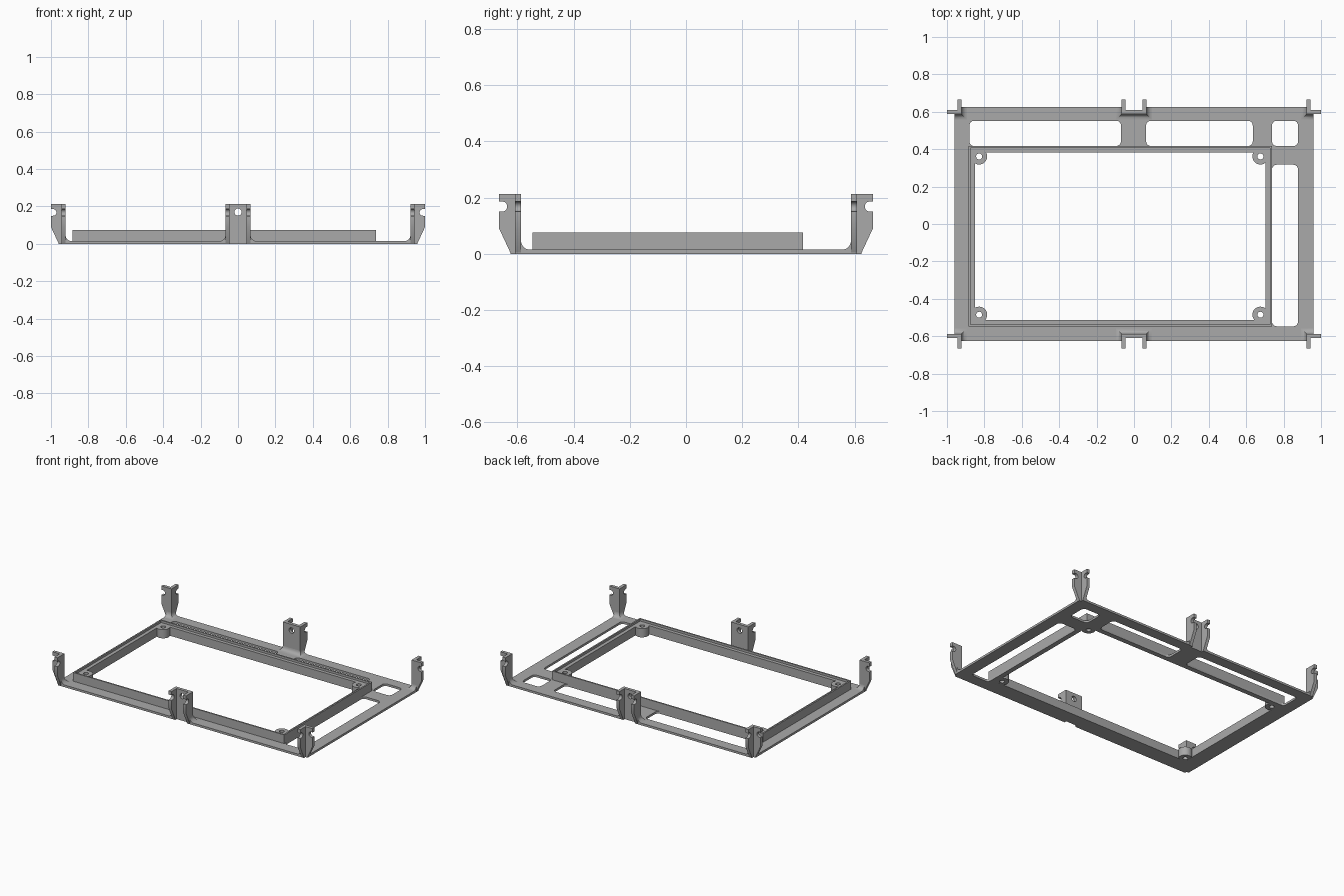
import bpy, bmesh
from math import sin, cos, pi
from mathutils import Matrix, Vector

if "Cube" in bpy.data.objects:
    bpy.data.objects.remove(bpy.data.objects["Cube"], do_unlink=True)

grey = bpy.data.materials.new("plain_grey")
grey.use_nodes = True
grey.diffuse_color = (0.4, 0.4, 0.4, 1)
grey.node_tree.nodes["Principled BSDF"].inputs["Base Color"].default_value = (0.4, 0.4, 0.4, 1)

X, Y, Z = Vector((1, 0, 0)), Vector((0, 1, 0)), Vector((0, 0, 1))
THICK, HEIGHT, FLOOR = 0.022, 0.212, 0.015
IN_X, IN_Y = 0.922, 0.587          # inner faces of the corner posts
EDGE_X, EDGE_Y = 0.96, 0.625       # half size of the base
TAB = 0.067                        # half width of the middle tabs


def finish(name, bm):
    bmesh.ops.remove_doubles(bm, verts=bm.verts, dist=0.00005)
    bmesh.ops.recalc_face_normals(bm, faces=bm.faces)
    mesh = bpy.data.meshes.new(name)
    bm.to_mesh(mesh)
    bm.free()
    mesh.materials.append(grey)
    obj = bpy.data.objects.new(name, mesh)
    bpy.context.collection.objects.link(obj)
    bpy.ops.object.select_all(action='DESELECT')
    obj.select_set(True)
    bpy.context.view_layer.objects.active = obj
    bpy.ops.object.shade_smooth_by_angle(angle=0.6)
    return obj


def slab(name, loops, depth, origin=(0, 0, 0), u=X, v=Y, n=Z):
    """Filled outline with holes, thickened from origin along n."""
    curve = bpy.data.curves.new(name + "_outline", 'CURVE')
    curve.dimensions = '2D'
    curve.fill_mode = 'BOTH'
    curve.extrude = depth / 2
    for loop in loops:
        spline = curve.splines.new('POLY')
        spline.points.add(len(loop) - 1)
        for point, (a, b) in zip(spline.points, loop):
            point.co = (a, b, 0, 1)
        spline.use_cyclic_u = True
    temp = bpy.data.objects.new(name + "_outline", curve)
    bpy.context.collection.objects.link(temp)
    graph = bpy.context.evaluated_depsgraph_get()
    mesh = bpy.data.meshes.new_from_object(temp.evaluated_get(graph))
    bm = bmesh.new()
    bm.from_mesh(mesh)
    bpy.data.objects.remove(temp, do_unlink=True)
    bpy.data.meshes.remove(mesh)
    place = Matrix((u, v, n)).transposed().to_4x4()
    place.translation = Vector(origin) + n * depth / 2
    bm.transform(place)
    return finish(name, bm)


def arc(cx, cy, r, start, end, steps):
    return [(cx + r * cos(start + (end - start) * i / steps),
             cy + r * sin(start + (end - start) * i / steps)) for i in range(steps + 1)]


def circle(cx, cy, r):
    return arc(cx, cy, r, 0, 2 * pi, 32)[:-1]


def rect(x0, x1, y0, y1, inset=0):
    x0, x1, y0, y1 = x0 + inset, x1 - inset, y0 + inset, y1 - inset
    return [(x0, y0), (x1, y0), (x1, y1), (x0, y1)]


def round_rect(x0, x1, y0, y1, r=0.025):
    corners = [(x1 - r, y1 - r), (x0 + r, y1 - r), (x0 + r, y0 + r), (x1 - r, y0 + r)]
    return [p for i, (a, b) in enumerate(corners)
            for p in arc(a, b, r, i * pi / 2, (i + 1) * pi / 2, 6)]


def arm(name, origin, u, n):
    """Upright fin with a sloped foot and a round notch in its outer edge."""
    reach, z = 0.078, 0.168
    notch = [(reach, z - 0.018)] + arc(reach - 0.011, z, 0.018, -pi / 2, -3 * pi / 2, 12)
    outline = [(0, 0), (0.036, 0), (reach, 0.09)] + notch + [
        (reach, z + 0.018), (reach, HEIGHT), (0, HEIGHT)]
    slab(name, [outline], THICK, origin, u, Z, n)


def fillet(name, path, offsets, r=0.032):
    """Concave skirt swept along the foot of a bracket."""
    section = [(0, 0)] + [(r + r * cos(a), r + r * sin(a))
                          for a in (-pi / 2 - pi / 2 * i / 6 for i in range(7))]
    bm = bmesh.new()
    rings = [[bm.verts.new((x + ox * d, y + oy * d, FLOOR + h - 0.0005)) for d, h in section]
             for (x, y), (ox, oy) in zip(path, offsets)]
    count = len(section)
    for a, b in zip(rings, rings[1:]):
        for i in range(count):
            j = (i + 1) % count
            bm.faces.new((a[i], a[j], b[j], b[i]))
    bm.faces.new(rings[0])
    bm.faces.new(rings[-1])
    finish(name, bm)


# Base plate, notched at the brackets and pierced by windows
FRAME = (-0.885, 0.738, -0.547, 0.417)
wall_y = IN_Y + THICK
quarter = [(EDGE_X, wall_y), (IN_X + THICK, wall_y), (IN_X + THICK, EDGE_Y),
           (TAB - THICK, EDGE_Y), (TAB - THICK, wall_y)]
outline = (quarter + [(-x, y) for x, y in reversed(quarter)]
           + [(-x, -y) for x, y in quarter] + [(x, -y) for x, y in reversed(quarter)])
top, right = FRAME[3], FRAME[1]
slab("base_plate", [
    outline, rect(*FRAME, 0.034),
    round_rect(-0.88, -0.07, top, 0.552), round_rect(0.065, 0.635, top, 0.552),
    round_rect(right, 0.877, top, 0.552), round_rect(right, 0.877, FRAME[2], 0.317)], FLOOR)

# Raised inner frame: ledge and thin outer lip
slab("frame_ledge", [rect(*FRAME), rect(*FRAME, 0.034)], 0.045, (0, 0, FLOOR))
slab("frame_lip", [rect(*FRAME), rect(*FRAME, 0.01)], 0.015, (0, 0, 0.06))

# Screw bosses in the frame corners
for x, side in ((-0.828, "right"), (0.676, "left")):
    for y, end in ((-0.485, "front"), (0.361, "back")):
        slab(f"boss_{end}_{side}", [circle(x, y, 0.043), circle(x, y, 0.016)],
             0.06, (0, 0, 0.0003))

for sy, end in ((-1, "front"), (1, "back")):
    # Corner posts
    for sx, side in ((-1, "right"), (1, "left")):
        corner = (sx * IN_X, sy * IN_Y, 0)
        arm(f"post_side_arm_{end}_{side}", corner, X * sx, Y * sy)
        arm(f"post_end_arm_{end}_{side}", corner, Y * sy, X * sx)
        fillet(f"post_foot_{end}_{side}",
               [(sx * EDGE_X, corner[1]), corner[:2], (corner[0], sy * EDGE_Y)],
               [(0, -sy), (-sx, -sy), (-sx, 0)])
        arm(f"tab_arm_{end}_{side}", (sx * TAB, sy * IN_Y, 0), Y * sy, X * -sx)
    # Middle tab
    slab(f"tab_web_{end}", [rect(-TAB, TAB, 0, HEIGHT), circle(0, 0.17, 0.019)],
         THICK, (0, sy * IN_Y, 0), X, Z, Y * sy)
    fillet(f"tab_foot_{end}",
           [(-TAB, sy * EDGE_Y), (-TAB, sy * IN_Y), (TAB, sy * IN_Y), (TAB, sy * EDGE_Y)],
           [(-1, 0), (-1, -sy), (1, -sy), (1, 0)])
